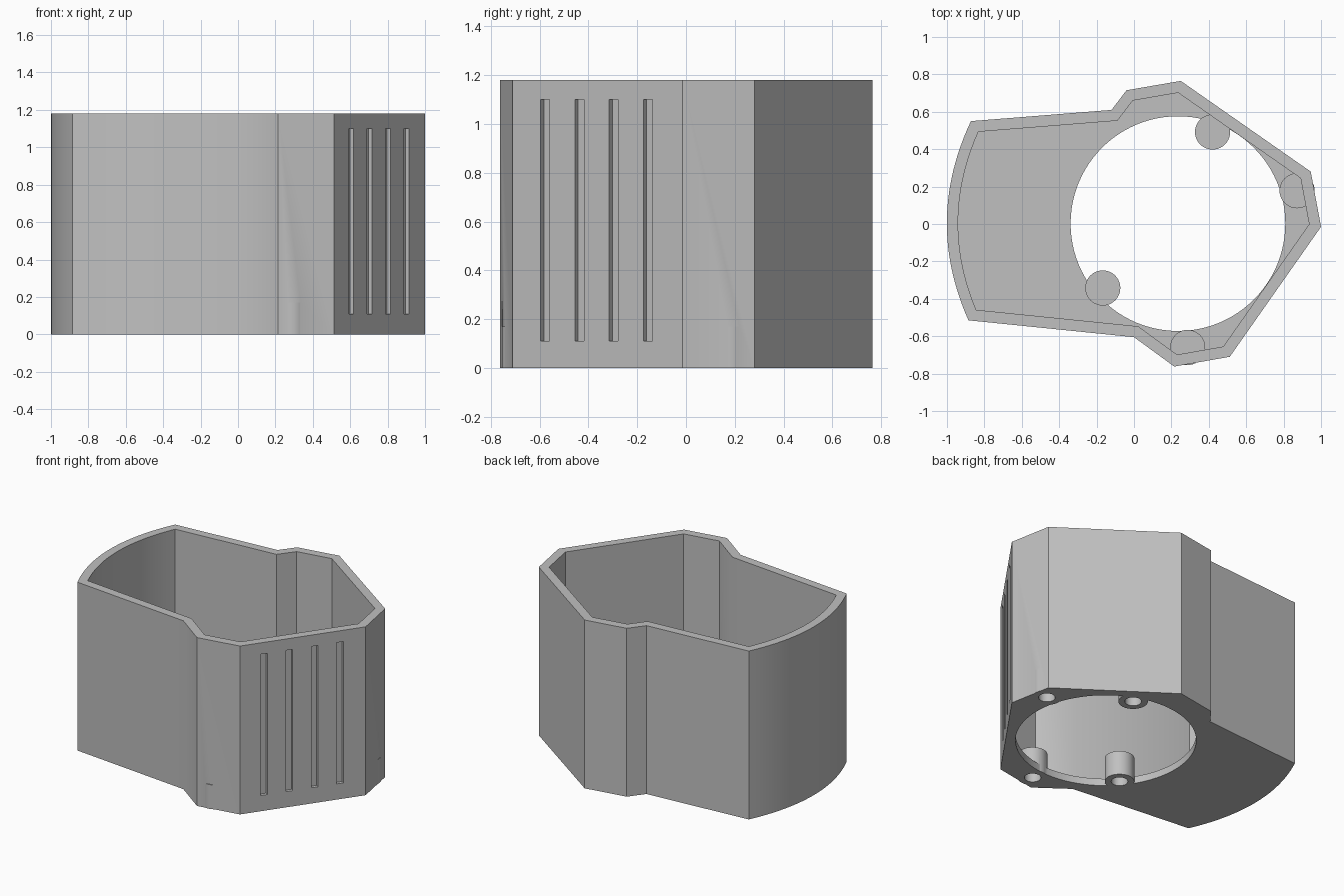
import bpy, bmesh, math
from mathutils import Vector, Matrix

cube = bpy.data.objects.get("Cube")
if cube:
    bpy.data.objects.remove(cube, do_unlink=True)

HEIGHT, WALL, FLOOR = 1.18, 0.06, 0.05

grey = bpy.data.materials.new("plain_grey")
grey.use_nodes = True
grey.diffuse_color = (0.53, 0.53, 0.53, 1)
grey.node_tree.nodes["Principled BSDF"].inputs["Base Color"].default_value = grey.diffuse_color


def finish(name, bm):
    bmesh.ops.recalc_face_normals(bm, faces=bm.faces[:])
    mesh = bpy.data.meshes.new(name)
    bm.to_mesh(mesh)
    bm.free()
    mesh.materials.append(grey)
    ob = bpy.data.objects.new(name, mesh)
    bpy.context.collection.objects.link(ob)
    return ob


def prism(name, points, z0, z1):
    bm = bmesh.new()
    face = bm.faces.new([bm.verts.new((p[0], p[1], z0)) for p in points])
    ext = bmesh.ops.extrude_face_region(bm, geom=[face])
    top = [v for v in ext["geom"] if isinstance(v, bmesh.types.BMVert)]
    bmesh.ops.translate(bm, verts=top, vec=(0, 0, z1 - z0))
    return finish(name, bm)


def cylinder(name, x, y, r, z0, z1, sides):
    ring = [math.tau * i / sides for i in range(sides)]
    return prism(name, [(x + r * math.cos(a), y + r * math.sin(a)) for a in ring], z0, z1)


def combine(target, tool, operation):
    mod = target.modifiers.new("cut", "BOOLEAN")
    mod.object, mod.operation, mod.solver = tool, operation, "EXACT"
    bpy.context.view_layer.objects.active = target
    bpy.ops.object.modifier_apply(modifier=mod.name)
    bpy.data.objects.remove(tool, do_unlink=True)


def inset(points, d):
    """Mitred inward offset of a counter-clockwise outline."""
    out = []
    for i, p in enumerate(points):
        a = (p - points[i - 1]).normalized()
        b = (points[(i + 1) % len(points)] - p).normalized()
        na, nb = Vector((-a.y, a.x)), Vector((-b.y, b.x))
        out.append(p + (na + nb) * d / (1 + na.dot(nb)))
    return out


# Outline: straight walls counter-clockwise, then the bowed end
outline = [Vector(p) for p in (
    (-0.885, -0.515), (0, -0.605), (0.215, -0.762), (0.512, -0.71), (1, -0.015),
    (0.945, 0.28), (0.25, 0.765), (-0.04, 0.715), (-0.12, 0.61), (-0.872, 0.55))]
start, end = outline[-1], outline[0]
panel_a, panel_b = outline[3], outline[4]
STEPS = 28
for i in range(1, STEPS):
    t = i / STEPS
    outline.append(start.lerp(end, t) - Vector((0.122 * (1 - (2 * t - 1) ** 2), 0)))

# Open-topped shell with a large round floor opening
housing = prism("housing", outline, 0, HEIGHT)
combine(housing, prism("cavity", inset(outline, WALL), FLOOR, HEIGHT + 0.1), "DIFFERENCE")
combine(housing, cylinder("floor_opening", 0.235, 0.002, 0.574, -0.1, FLOOR + 0.02, 96), "DIFFERENCE")

# Screw bosses with blind holes from below
bosses = ((0.42, 0.492), (0.872, 0.178), (-0.167, -0.342), (0.287, -0.66))
for x, y in bosses:
    combine(housing, cylinder("boss", x, y, 0.094, 0, 0.17, 40), "UNION")
for x, y in bosses:
    combine(housing, cylinder("screw_hole", x, y, 0.053, -0.1, 0.13, 32), "DIFFERENCE")

# Four shallow vertical grooves on the angled panel
along = (panel_b - panel_a).normalized()
normal = Vector((along.y, -along.x))
for i in range(4):
    c = panel_a.lerp(panel_b, 0.191 + 0.2017 * i)
    corners = [c + along * 0.0225 * s + normal * d
               for s, d in ((-1, 0.05), (1, 0.05), (1, -0.023), (-1, -0.023))]
    combine(housing, prism("groove", corners, 0.11, 1.1), "DIFFERENCE")

# Smooth the curves, keep the corners crisp
bpy.ops.object.select_all(action="DESELECT")
housing.select_set(True)
bpy.context.view_layer.objects.active = housing
bpy.ops.object.shade_smooth_by_angle(angle=math.radians(31))
